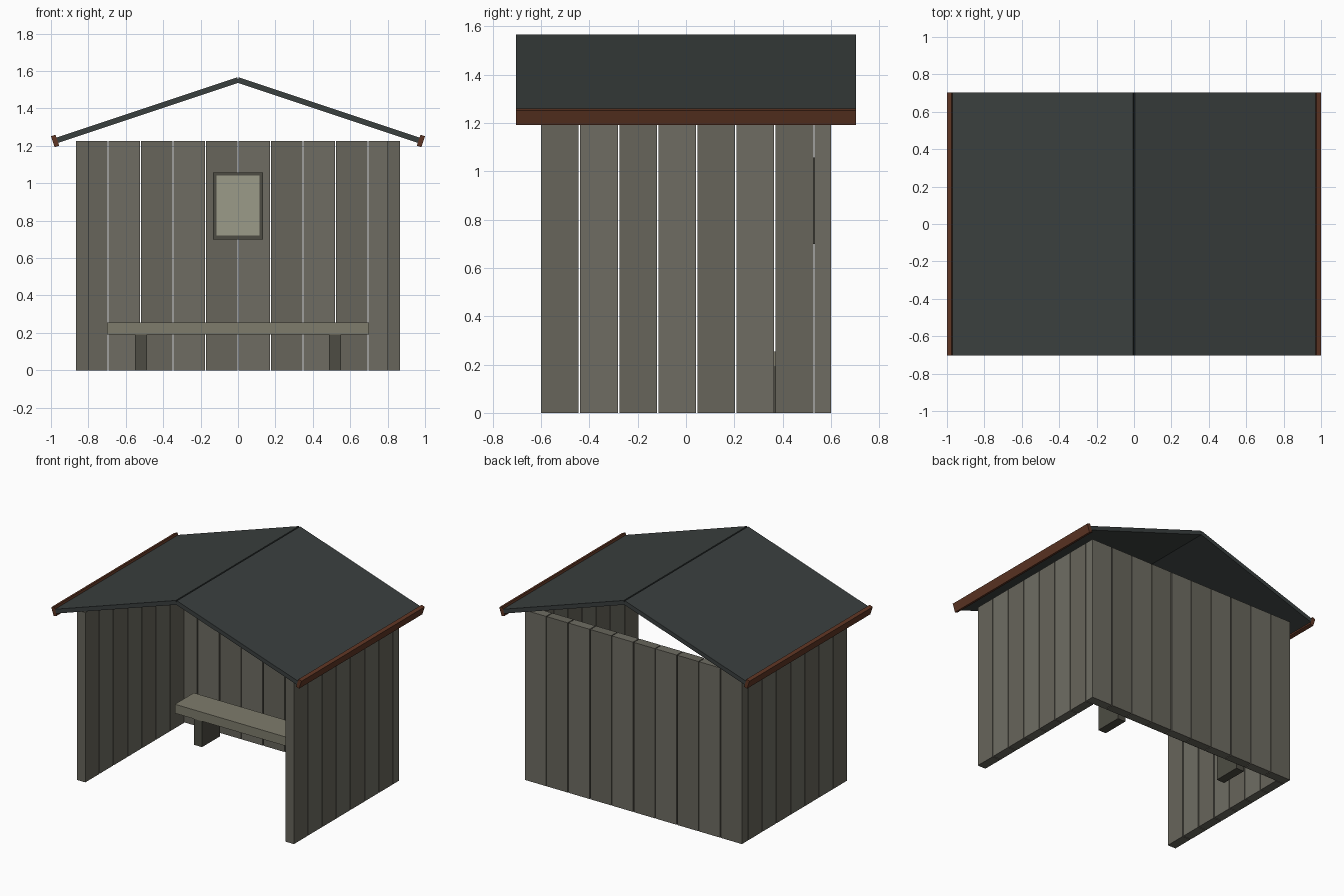
import bpy, math
from mathutils import Matrix, Vector

if "Cube" in bpy.data.objects:
    bpy.data.objects.remove(bpy.data.objects["Cube"])


def material(name, rgb):
    m = bpy.data.materials.new(name)
    m.diffuse_color = (*rgb, 1.0)
    m.use_nodes = True
    m.node_tree.nodes["Principled BSDF"].inputs["Base Color"].default_value = m.diffuse_color
    return m


WOOD = [material("wood_dark", (0.135, 0.130, 0.104)),
        material("wood_light", (0.158, 0.152, 0.124))]
BENCH = material("bench_wood", (0.21, 0.20, 0.15))
DARK = material("dark_wood", (0.075, 0.073, 0.056))
PAPER = material("paper", (0.33, 0.33, 0.25))
ROOF = material("roofing", (0.042, 0.050, 0.049))
TRIM = material("brown_trim", (0.115, 0.037, 0.018))


def box(name, x, y, z, mat, xf=None):
    """Box given by (min, max) ranges, optionally transformed."""
    verts = [(a, b, c) for a in x for b in y for c in z]
    if xf is not None:
        verts = [xf @ Vector(v) for v in verts]
    faces = [(0, 1, 3, 2), (4, 6, 7, 5), (0, 4, 5, 1),
             (2, 3, 7, 6), (0, 2, 6, 4), (1, 5, 7, 3)]
    if xf is not None and xf.determinant() < 0:
        faces = [f[::-1] for f in faces]
    me = bpy.data.meshes.new(name)
    me.from_pydata(verts, [], faces)
    me.materials.append(mat)
    ob = bpy.data.objects.new(name, me)
    bpy.context.collection.objects.link(ob)
    return ob


W, D, H, T = 0.867, 0.60, 1.226, 0.067   # half width, half depth, height, thickness
GAP = 0.006

# Back wall planks
n = 10
step = (2 * W + GAP) / n
for i in range(n):
    x0 = -W + i * step
    box(f"back_plank_{i + 1}", (x0, x0 + step - GAP), (D - T, D), (0, H), WOOD[i % 2])

# Side wall planks, ending just short of the back wall
n = 7
step = (2 * D - T) / n
for side, label in ((-1, "left"), (1, "right")):
    xs = sorted((side * W, side * (W - T)))
    for i in range(n):
        y0 = -D + i * step
        box(f"{label}_plank_{i + 1}", xs, (y0, y0 + step - GAP), (0, H), WOOD[i % 2])

# Gable roof slabs with tilted eave boards
RIDGE = 1.552
pitch = math.atan(1 / 3)
run = 0.978 / math.cos(pitch)
slope = Matrix.Translation((0, 0, RIDGE)) @ Matrix.Rotation(pitch, 4, 'Y')
for side, label in ((-1, "left"), (1, "right")):
    xf = Matrix.Diagonal((side, 1, 1, 1)) @ slope
    box(f"{label}_roof", (0, run - 0.013), (-0.703, 0.703), (-0.015, 0.015), ROOF, xf)
    box(f"{label}_eave_board", (run - 0.013, run + 0.013), (-0.703, 0.703),
        (-0.031, 0.031), TRIM, xf)

# Bench
box("seat", (-0.70, 0.70), (0.28, 0.495), (0.19, 0.255), BENCH)
for side, label in ((-1, "left"), (1, "right")):
    xs = sorted((side * 0.487, side * 0.552))
    box(f"{label}_bench_leg", xs, (0.285, 0.49), (0, 0.19), DARK)

# Notice board on the back wall
box("notice_frame", (-0.133, 0.133), (0.512, D - T), (0.70, 1.058), DARK)
box("notice_paper", (-0.115, 0.115), (0.507, 0.512), (0.72, 1.04), PAPER)
